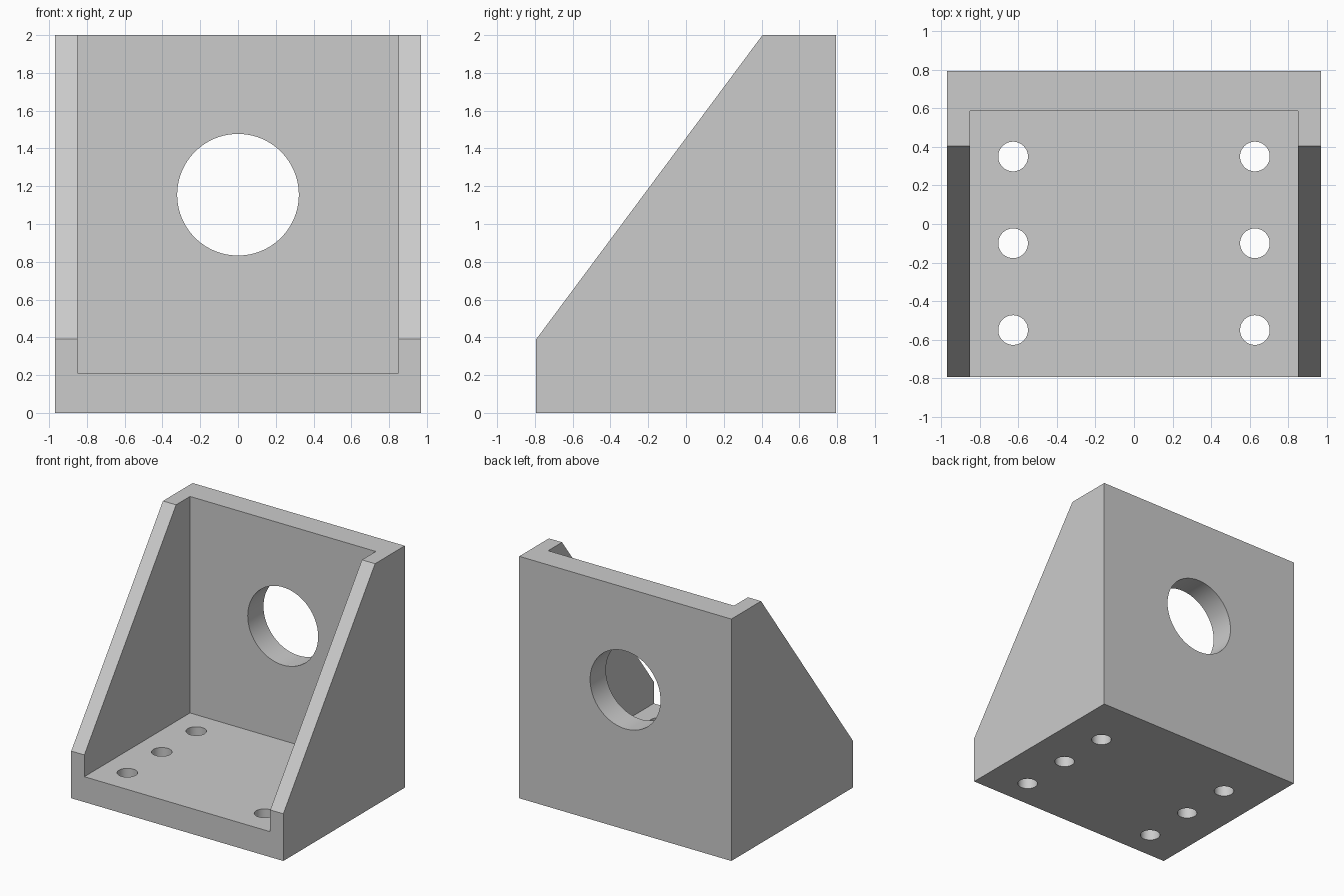
import bpy, bmesh
from math import radians
from mathutils import Matrix

cube = bpy.data.objects.get("Cube")
if cube:
    bpy.data.objects.remove(cube, do_unlink=True)

HALF_X, HALF_Y, HEIGHT = 0.97, 0.793, 2.0
INNER_X, WALL_Y, FLOOR_Z = 0.85, 0.587, 0.21

grey = bpy.data.materials.new("plain grey")
grey.use_nodes = True
colour = (0.6, 0.6, 0.6, 1)
grey.diffuse_color = colour
grey.node_tree.nodes["Principled BSDF"].inputs["Base Color"].default_value = colour


def make_object(name, bm):
    bmesh.ops.recalc_face_normals(bm, faces=bm.faces)
    mesh = bpy.data.meshes.new(name)
    bm.to_mesh(mesh)
    bm.free()
    mesh.materials.append(grey)
    obj = bpy.data.objects.new(name, mesh)
    bpy.context.collection.objects.link(obj)
    return obj


def extrude_profile(name, points, half_width):
    """Side outline in (y, z), extruded along x."""
    bm = bmesh.new()
    face = bm.faces.new([bm.verts.new((-half_width, y, z)) for y, z in points])
    moved = bmesh.ops.extrude_face_region(bm, geom=[face])["geom"]
    verts = [g for g in moved if isinstance(g, bmesh.types.BMVert)]
    bmesh.ops.translate(bm, verts=verts, vec=(2 * half_width, 0, 0))
    return make_object(name, bm)


def cylinder(name, centre, radius, depth, segments, turn=0):
    bm = bmesh.new()
    matrix = Matrix.Translation(centre) @ Matrix.Rotation(radians(turn), 4, "X")
    bmesh.ops.create_cone(bm, cap_ends=True, segments=segments, radius1=radius,
                          radius2=radius, depth=depth, matrix=matrix)
    return make_object(name, bm)


# Solid bracket body with the sloping front edge
bracket = extrude_profile("angle_bracket", [
    (-HALF_Y, 0), (HALF_Y, 0), (HALF_Y, HEIGHT), (0.405, HEIGHT), (-HALF_Y, 0.39)], HALF_X)

# Open pocket between the two side gussets
cutters = [extrude_profile("pocket_cutter", [
    (-1, FLOOR_Z), (WALL_Y, FLOOR_Z), (WALL_Y, 2.2), (-1, 2.2)], INNER_X)]

# Large bore through the back wall
cutters.append(cylinder("bore_cutter", (0, 0.69, 1.155), 0.322, 0.5, 96, 90))

# Two rows of bolt holes through the base
for x in (-0.627, 0.627):
    for y in (-0.55, -0.1, 0.35):
        cutters.append(cylinder("bolt_hole_cutter", (x, y, 0.1), 0.077, 0.5, 48))

bpy.context.view_layer.objects.active = bracket
for cutter in cutters:
    cutter.hide_render = True
    cut = bracket.modifiers.new("cut", "BOOLEAN")
    cut.operation = "DIFFERENCE"
    cut.solver = "EXACT"
    cut.object = cutter
    bpy.ops.object.modifier_apply(modifier=cut.name)
    bpy.data.objects.remove(cutter, do_unlink=True)

# Smooth hole walls, crisp edges
bpy.ops.object.select_all(action="DESELECT")
bracket.select_set(True)
bpy.ops.object.shade_smooth_by_angle(angle=radians(30))
